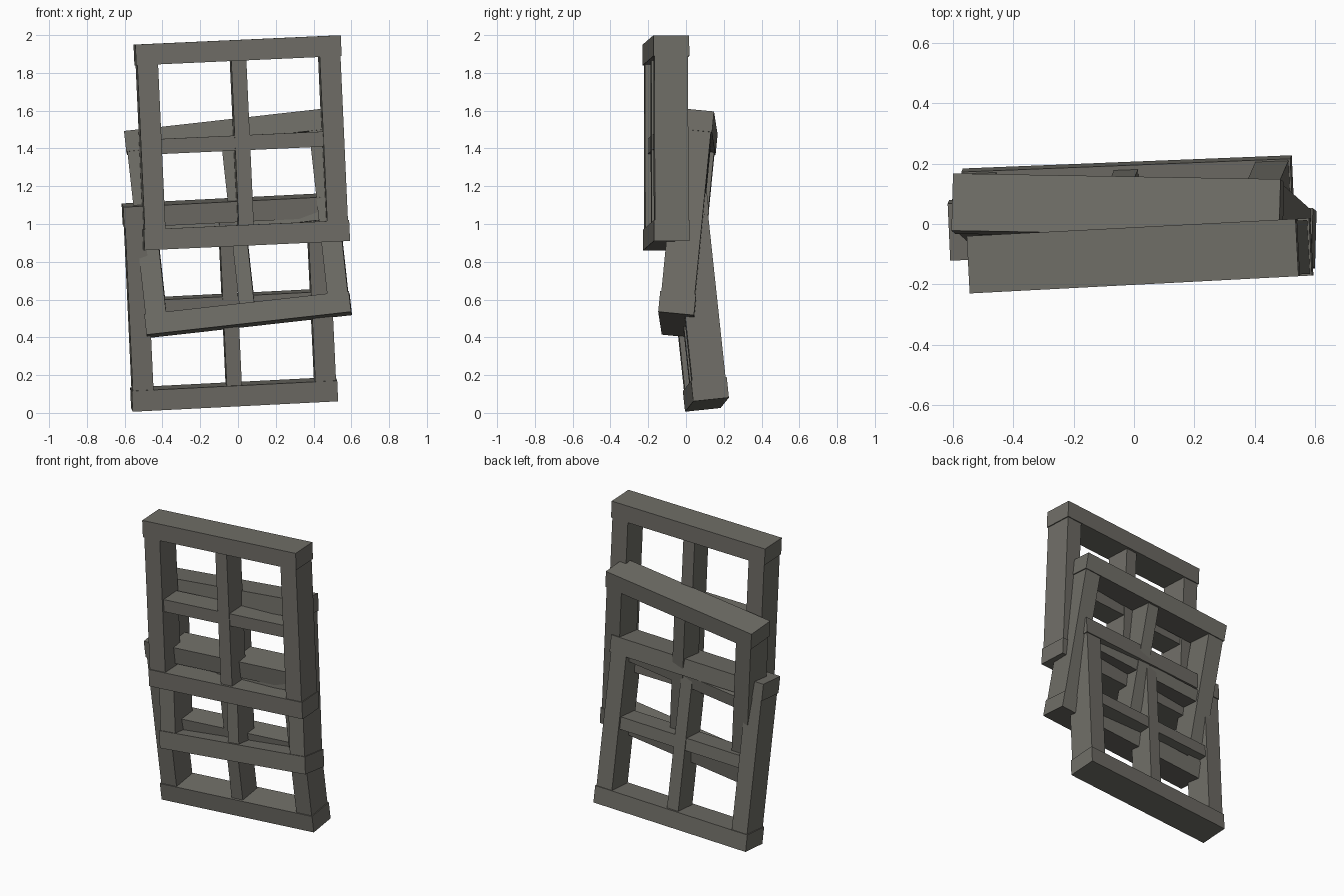
import bpy
import bmesh
from math import radians
from mathutils import Matrix, Vector, Euler

cube = bpy.data.objects.get("Cube")
if cube:
    bpy.data.objects.remove(cube, do_unlink=True)

# One weathered grey for all timber
grey = bpy.data.materials.new("weathered grey")
grey.use_nodes = True
colour = (0.16, 0.155, 0.135, 1)
grey.diffuse_color = colour
grey.node_tree.nodes["Principled BSDF"].inputs["Base Color"].default_value = colour

SIZE = 1.09      # outer width and height
DEPTH = 0.19
RAIL = 0.11      # rail and stile thickness
BAR = 0.08       # glazing bar thickness
INSET = 0.006    # stiles sit slightly inside the rail ends


def timber(name, centre, size, placement):
    """A straight squared timber set into a frame."""
    mesh = bpy.data.meshes.new(name)
    bm = bmesh.new()
    bmesh.ops.create_cube(bm, size=1, matrix=Matrix.Translation(centre)
                          @ Matrix.Diagonal(Vector(size).to_4d()))
    bm.to_mesh(mesh)
    bm.free()
    mesh.materials.append(grey)
    obj = bpy.data.objects.new(name, mesh)
    obj.matrix_world = placement
    bpy.context.collection.objects.link(obj)


def window_frame(name, location, pitch, roll, yaw):
    """Outer frame with crossed glazing bars, leaning at the given angles."""
    angles = Euler([radians(a) for a in (pitch, roll, yaw)])
    place = Matrix.Translation(location) @ angles.to_matrix().to_4x4()
    edge = (SIZE - RAIL) / 2
    inner = SIZE - 2 * RAIL
    # Rails run the full width, stiles stand between them
    for side, end in ((1, "top"), (-1, "bottom")):
        timber(f"{name}_{end}_rail", (0, 0, side * edge), (SIZE, DEPTH, RAIL), place)
    for side, end in ((1, "left"), (-1, "right")):
        timber(f"{name}_{end}_stile", (side * (edge - INSET), 0, 0),
               (RAIL, DEPTH - 2 * INSET, inner), place)
    # Crossed glazing bars
    timber(f"{name}_upright_bar", (0, 0, 0), (BAR, DEPTH - 0.03, inner), place)
    timber(f"{name}_cross_bar", (0, 0, 0), (inner, DEPTH - 0.04, BAR), place)


# Three frames stacked against one another
window_frame("upper_frame", (0.02, -0.105, 1.43), 0, -2.6, 3)
window_frame("middle_frame", (0, 0.01, 1.005), -5.5, -6.4, -1)
window_frame("lower_frame", (-0.043, 0.053, 0.585), 6, -2.9, 2.3)
